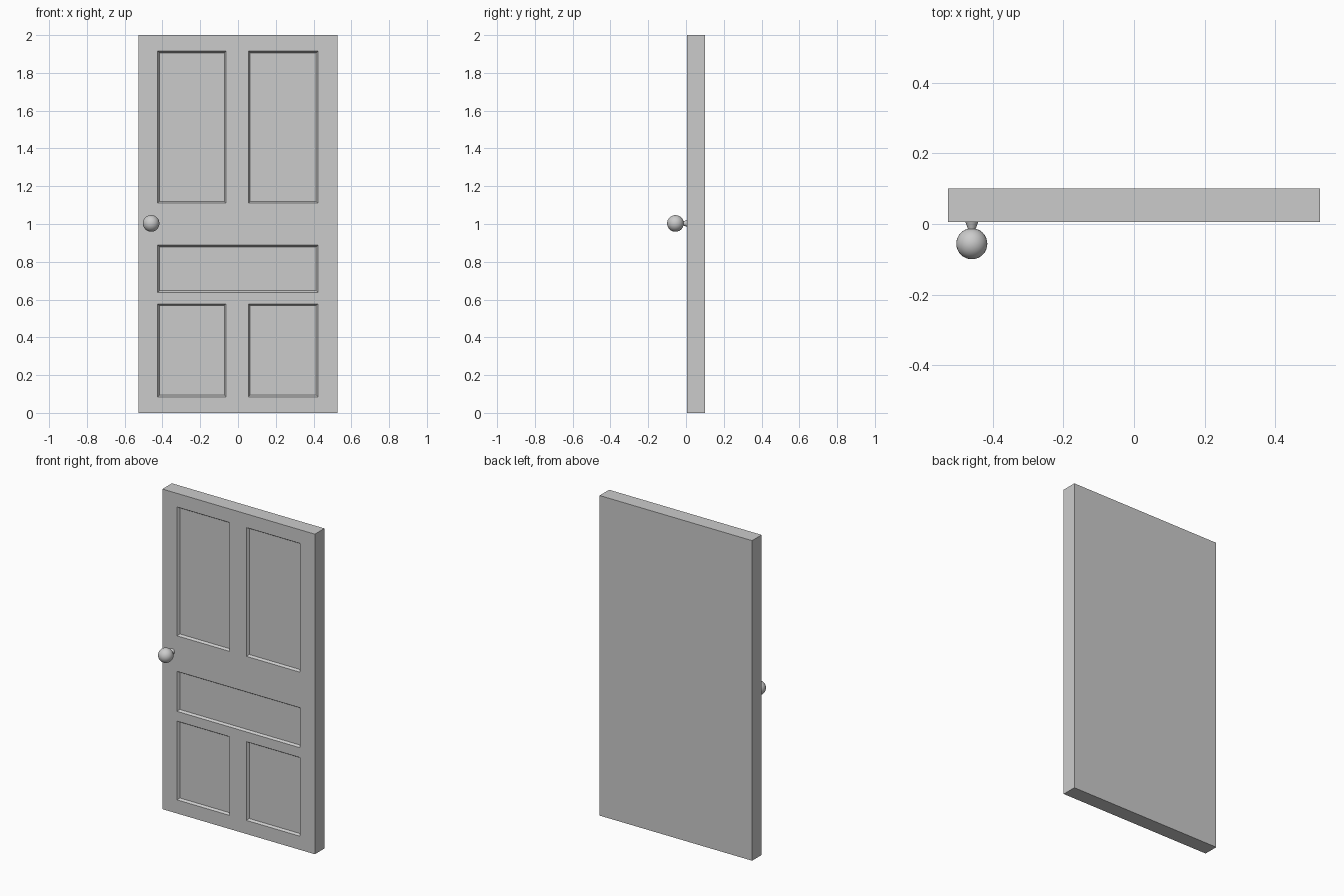
import bpy, bmesh, math
from mathutils import Matrix

if "Cube" in bpy.data.objects:
    bpy.data.objects.remove(bpy.data.objects["Cube"])

FRONT, BACK = 0.006, 0.1
XS = [-0.527, -0.425, -0.063, 0.055, 0.423, 0.527]
ZS = [0, 0.085, 0.577, 0.638, 0.888, 1.11, 1.915, 2.0]


def add_object(name, bm):
    bmesh.ops.recalc_face_normals(bm, faces=bm.faces)
    mesh = bpy.data.meshes.new(name)
    bm.to_mesh(mesh)
    bm.free()
    obj = bpy.data.objects.new(name, mesh)
    bpy.context.collection.objects.link(obj)
    return obj


# Door slab: front face divided into rails, stiles and panels
bm = bmesh.new()
verts = [[bm.verts.new((x, FRONT, z)) for z in ZS] for x in XS]
cell = {}
for i in range(len(XS) - 1):
    for j in range(len(ZS) - 1):
        cell[i, j] = bm.faces.new((verts[i][j], verts[i + 1][j],
                                   verts[i + 1][j + 1], verts[i][j + 1]))

# Sides and flat back
rim = [e for e in bm.edges if e.is_boundary]
new = bmesh.ops.extrude_edge_only(bm, edges=rim)["geom"]
for v in new:
    if isinstance(v, bmesh.types.BMVert):
        v.co.y = BACK
bmesh.ops.contextual_create(bm, geom=[e for e in new if isinstance(e, bmesh.types.BMEdge)])
bmesh.ops.recalc_face_normals(bm, faces=bm.faces)

# Five recessed panels with sloped moulding
panels = [[(1, 5)], [(3, 5)], [(1, 3), (2, 3), (3, 3)], [(1, 1)], [(3, 1)]]
for panel in panels:
    faces = [cell[c] for c in panel]
    bmesh.ops.inset_region(bm, faces=faces, thickness=0.009, depth=0, use_even_offset=True)
    for v in {v for f in faces for v in f.verts}:
        v.co.y += 0.014
add_object("door_slab", bm)

# Knob
KNOB_X, KNOB_Z = -0.46, 1.003
bm = bmesh.new()
bmesh.ops.create_uvsphere(bm, u_segments=32, v_segments=16, radius=0.044,
                          matrix=Matrix.Translation((KNOB_X, -0.056, KNOB_Z)))
knob = add_object("door_knob", bm)
knob.data.shade_smooth()

# Tapered knob stem
bm = bmesh.new()
bmesh.ops.create_cone(bm, cap_ends=True, segments=24, radius1=0.019, radius2=0.008, depth=0.03,
                      matrix=Matrix.Translation((KNOB_X, -0.007, KNOB_Z))
                      @ Matrix.Rotation(math.pi / 2, 4, 'X'))
stem = add_object("knob_stem", bm)
stem.data.shade_smooth()
stem.data.set_sharp_from_angle(angle=math.radians(40))
